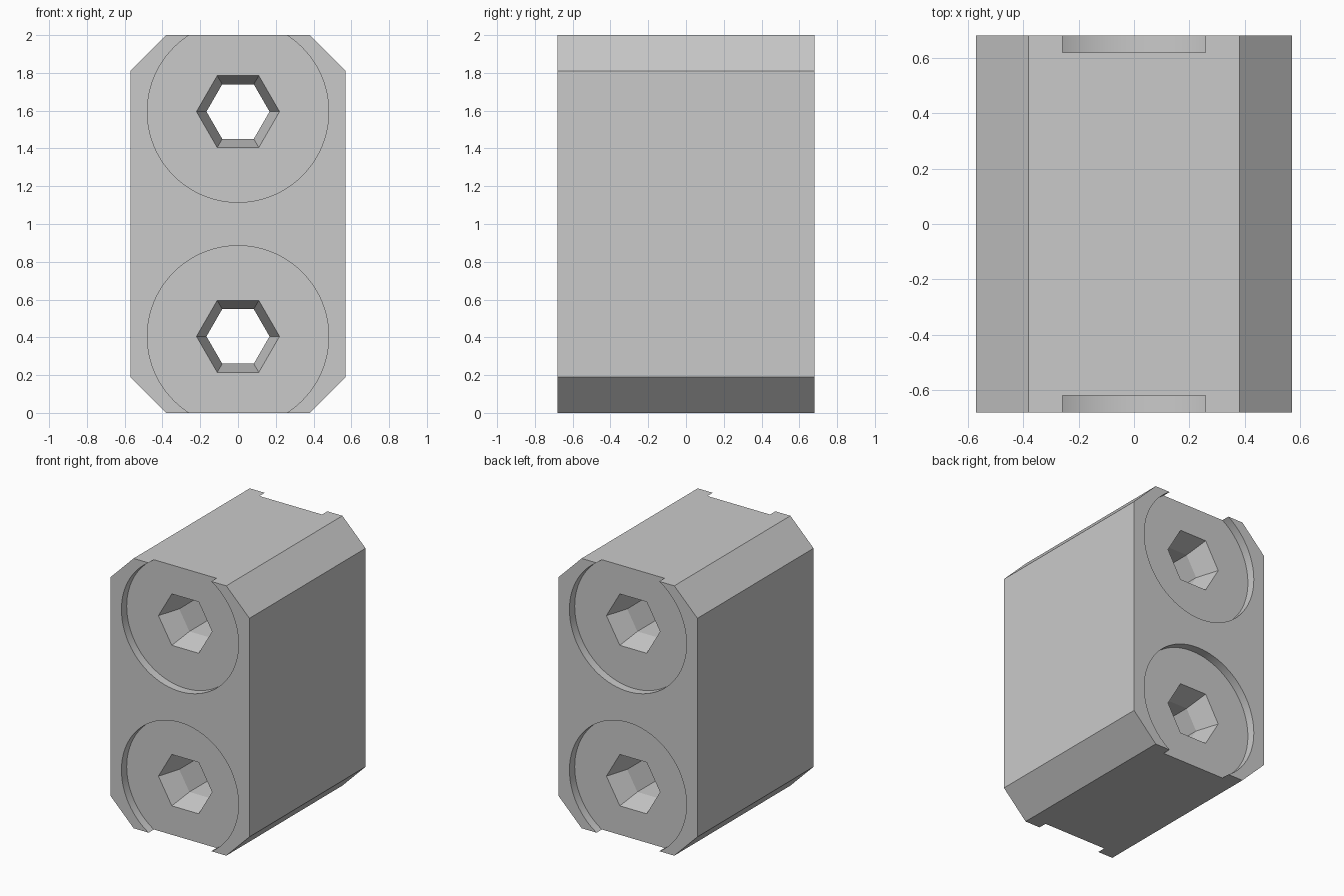
import bpy
import bmesh
from math import cos, sin, pi

if "Cube" in bpy.data.objects:
    bpy.data.objects.remove(bpy.data.objects["Cube"])

HALF_X, HALF_Y, HEIGHT = 0.57, 0.68, 2.0
CHAMFER = 0.19
FLOOR_Y = 0.618                 # face of the round recesses
THROAT_Y = 0.45                 # where the hex taper ends
HOLE_HEIGHTS = (0.405, 1.595)

grey = bpy.data.materials.new("light grey")
grey.use_nodes = True
colour = (0.59, 0.59, 0.59, 1)
grey.diffuse_color = colour
grey.node_tree.nodes["Principled BSDF"].inputs["Base Color"].default_value = colour


def loft(name, rings):
    """Skin a row of (y, outline) sections into a closed solid."""
    bm = bmesh.new()
    loops = [[bm.verts.new((x, y, z)) for x, z in outline] for y, outline in rings]
    for a, b in zip(loops, loops[1:]):
        for i in range(len(a)):
            j = (i + 1) % len(a)
            bm.faces.new((a[i], a[j], b[j], b[i]))
    bm.faces.new(loops[0])
    bm.faces.new(loops[-1])
    bmesh.ops.recalc_face_normals(bm, faces=bm.faces)
    mesh = bpy.data.meshes.new(name)
    bm.to_mesh(mesh)
    bm.free()
    obj = bpy.data.objects.new(name, mesh)
    bpy.context.collection.objects.link(obj)
    return obj


def polygon(radius, sides, z):
    return [(radius * cos(2 * pi * i / sides), z + radius * sin(2 * pi * i / sides))
            for i in range(sides)]


def cut(target, cutter):
    cutter.hide_render = True
    mod = target.modifiers.new("cut", "BOOLEAN")
    mod.operation = "DIFFERENCE"
    mod.solver = "EXACT"
    mod.object = cutter
    bpy.context.view_layer.objects.active = target
    bpy.ops.object.modifier_apply(modifier=mod.name)
    bpy.data.objects.remove(cutter)


# Block with four chamfered long edges
w, c = HALF_X, CHAMFER
outline = [(c - w, 0), (w - c, 0), (w, c), (w, HEIGHT - c),
           (w - c, HEIGHT), (c - w, HEIGHT), (-w, HEIGHT - c), (-w, c)]
block = loft("block", [(-HALF_Y, outline), (HALF_Y, outline)])
block.data.materials.append(grey)

for z in HOLE_HEIGHTS:
    # Shallow round recess on the front and back
    disc = polygon(0.48, 96, z)
    for side in (-1, 1):
        cut(block, loft("recess_cutter", [(side * FLOOR_Y, disc), (side, disc)]))
    # Hexagonal through hole, flared at both ends
    wide, narrow = polygon(0.22, 6, z), polygon(0.167, 6, z)
    cut(block, loft("hex_cutter", [
        (-1, wide), (-FLOOR_Y, wide), (-THROAT_Y, narrow),
        (THROAT_Y, narrow), (FLOOR_Y, wide), (1, wide)]))

# Smooth recess walls, crisp edges elsewhere
bpy.ops.object.select_all(action="DESELECT")
block.select_set(True)
bpy.context.view_layer.objects.active = block
bpy.ops.object.shade_smooth_by_angle(angle=pi / 18)
